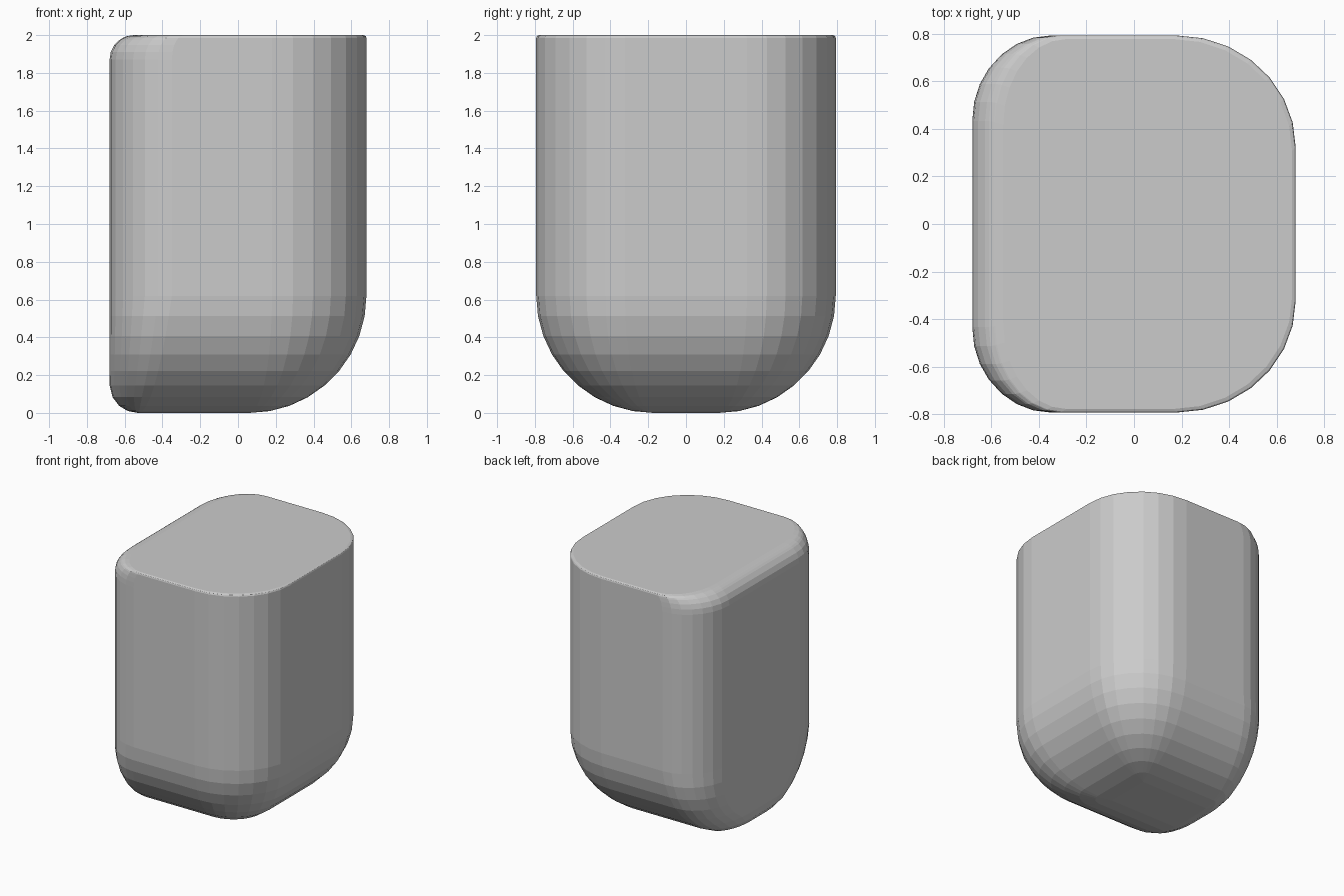
import bpy, bmesh
from math import sin, cos, pi, sqrt

if "Cube" in bpy.data.objects:
    bpy.data.objects.remove(bpy.data.objects["Cube"])

HX, HY, H = 0.68, 0.793, 2.0    # half width, half depth, height
R_BOTTOM = 0.62                 # big rounding under front, back and right
R_LEFT = 0.14                   # small rounding along the left side
R_RIM = 0.015                   # thin bevel on the top rim
SEG = 7                         # segments per vertical corner


def inset(r, dist):
    """How far a rounded edge of radius r pulls in, at dist from its flat face."""
    if dist >= r:
        return 0.0
    return r - sqrt(max(0.0, r * r - (r - dist) ** 2))


def section(z):
    """Horizontal outline at height z: a box with four elliptical corners."""
    big = inset(R_BOTTOM, z)
    rim = inset(R_RIM, H - z)
    left = inset(R_LEFT + 0.01, z) + inset(R_LEFT - 0.01, H - z)
    x0, x1 = -HX + left, HX - big - rim
    hy = HY - big - rim
    t = 1 - big / R_BOTTOM
    slope = max(0.35, t)
    # right corners shrink evenly towards the base
    rx_r, ry_r = 0.5 * t, 0.47 * t
    # left corners blend from the wide vertical edge to the tight lower edge
    k = min(1.0, z / R_BOTTOM) ** 0.5
    rx_l = max(0.01, 0.15 + 0.18 * k - left * (0.5 if z > 1 else 1))
    ry_l = min((0.15 + 0.21 * k) / slope, hy * 0.75)
    corners = [(x1, hy, rx_r, ry_r, 1, 1), (x0, hy, rx_l, ry_l, -1, 1),
               (x0, -hy, rx_l, ry_l, -1, -1), (x1, -hy, rx_r, ry_r, 1, -1)]
    pts = []
    for q, (cx, cy, rx, ry, sx, sy) in enumerate(corners):
        for i in range(SEG + 1):
            a = (q + i / SEG) * pi / 2
            pts.append((cx - sx * rx + rx * cos(a), cy - sy * ry + ry * sin(a), z))
    return pts


# Heights: curved base, straight wall, rounded top edge
levels = [R_BOTTOM * (1 - cos(i / 9 * pi / 2)) for i in range(10)]
levels += [H - (R_LEFT - 0.01) * (1 - sin(i / 5 * pi / 2)) for i in range(5)]
levels += [H - R_RIM * 0.3, H]
levels = sorted(levels + [H - R_RIM])

# Rounded body lofted through the sections
bm = bmesh.new()
rings = [[bm.verts.new(p) for p in section(z)] for z in levels]
n = len(rings[0])
for a, b in zip(rings, rings[1:]):
    for i in range(n):
        j = (i + 1) % n
        bm.faces.new((a[i], a[j], b[j], b[i]))
bm.faces.new(rings[0][::-1])
bm.faces.new(rings[-1])
bmesh.ops.remove_doubles(bm, verts=bm.verts, dist=0.0005)
bmesh.ops.recalc_face_normals(bm, faces=bm.faces)

mesh = bpy.data.meshes.new("rounded_block")
bm.to_mesh(mesh)
bm.free()
body = bpy.data.objects.new("rounded_block", mesh)
bpy.context.collection.objects.link(body)
